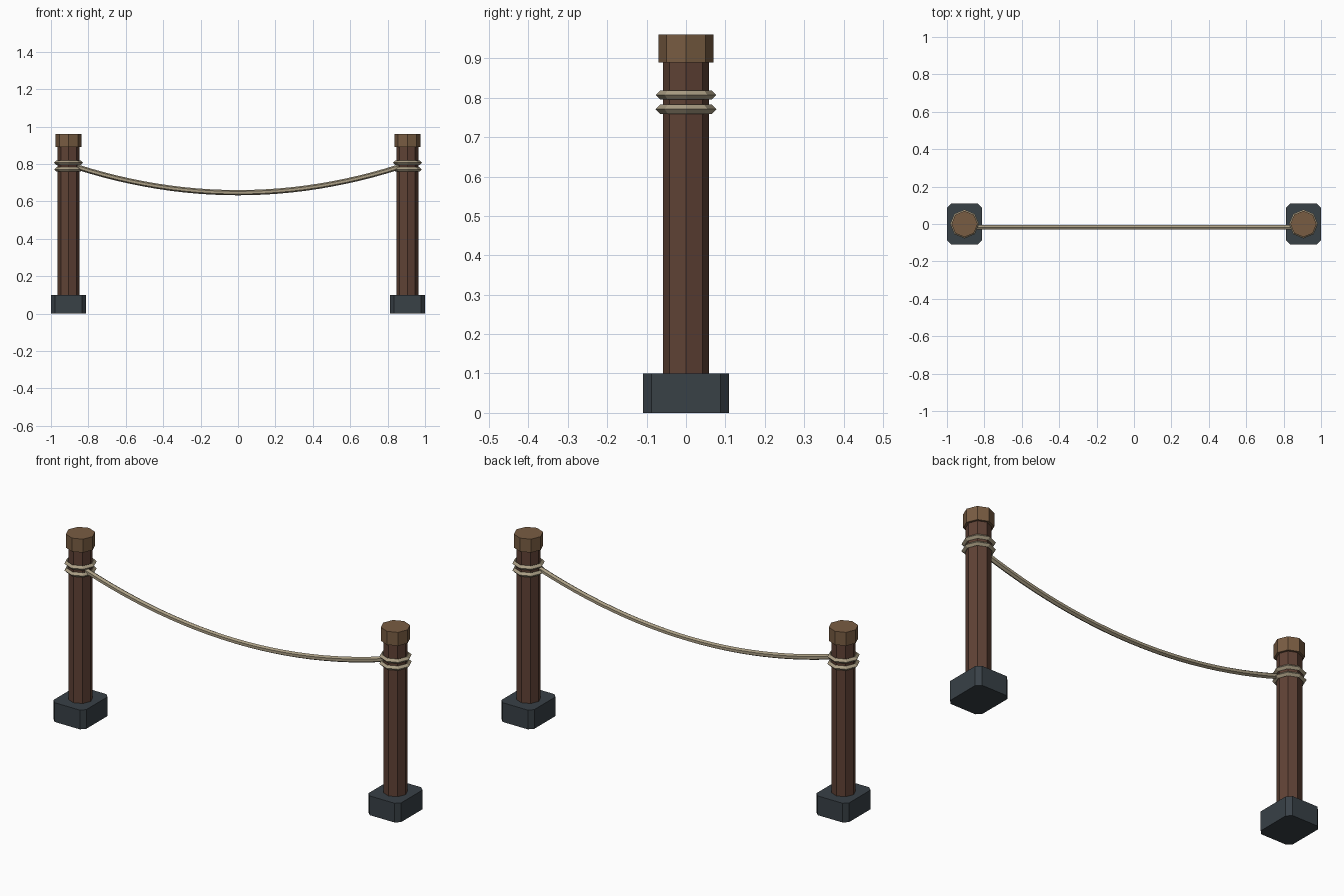
import bpy, bmesh
from math import cos, sin, pi, radians
from mathutils import Vector

if "Cube" in bpy.data.objects:
    bpy.data.objects.remove(bpy.data.objects["Cube"])


def material(name, rgb):
    m = bpy.data.materials.new(name)
    m.diffuse_color = (*rgb, 1)
    m.use_nodes = True
    m.node_tree.nodes["Principled BSDF"].inputs["Base Color"].default_value = m.diffuse_color
    return m


STONE = material("dark_stone", (0.040, 0.052, 0.062))
WOOD = material("dark_wood", (0.115, 0.054, 0.036))
CAP = material("light_wood", (0.19, 0.108, 0.055))
ROPE = material("rope_fibre", (0.40, 0.34, 0.23))


def finish(name, bm, mat):
    bmesh.ops.recalc_face_normals(bm, faces=bm.faces[:])
    me = bpy.data.meshes.new(name)
    bm.to_mesh(me)
    bm.free()
    me.materials.append(mat)
    ob = bpy.data.objects.new(name, me)
    bpy.context.collection.objects.link(ob)


def prism(name, outline, z0, z1, mat):
    """Vertical prism from an xy outline."""
    bm = bmesh.new()
    face = bm.faces.new([bm.verts.new((x, y, z0)) for x, y in outline])
    new = bmesh.ops.extrude_face_region(bm, geom=[face], use_keep_orig=True)["geom"]
    top = [v for v in new if isinstance(v, bmesh.types.BMVert)]
    bmesh.ops.translate(bm, verts=top, vec=(0, 0, z1 - z0))
    finish(name, bm, mat)


def octagon(cx, r):
    return [(cx + r * cos(i * pi / 4), r * sin(i * pi / 4)) for i in range(8)]


def chamfered_rect(cx, hx, hy, c):
    pts = [(hx, hy - c), (hx - c, hy), (c - hx, hy), (-hx, hy - c),
           (-hx, c - hy), (c - hx, -hy), (hx - c, -hy), (hx, c - hy)]
    return [(cx + x, y) for x, y in pts]


def sweep(name, sections, mat, closed):
    """Skin a list of equal cross-sections, as a loop or with capped ends."""
    bm = bmesh.new()
    rings = [[bm.verts.new(p) for p in s] for s in sections]
    n = len(rings[0])
    pairs = list(zip(rings, rings[1:]))
    if closed:
        pairs.append((rings[-1], rings[0]))
    else:
        bm.faces.new(rings[0])
        bm.faces.new(rings[-1])
    for a, b in pairs:
        for i in range(n):
            j = (i + 1) % n
            bm.faces.new((a[i], a[j], b[j], b[i]))
    finish(name, bm, mat)


def rope_ring(name, cx, z, major, minor):
    sections = []
    for i in range(8):
        a = i * pi / 4
        sections.append([(cx + (major + minor * cos(t)) * cos(a),
                          (major + minor * cos(t)) * sin(a),
                          z + minor * sin(t))
                         for t in (k * pi / 2 for k in range(4))])
    sweep(name, sections, ROPE, True)


# Two matching posts: foot, shaft, cap and two rope wraps
for side, cx in (("left", -0.906), ("right", 0.906)):
    prism(side + "_foot", chamfered_rect(cx, 0.094, 0.109, 0.022), 0, 0.1, STONE)
    prism(side + "_post", octagon(cx, 0.0585), 0.1, 0.89, WOOD)
    prism(side + "_cap", octagon(cx, 0.07), 0.89, 0.96, CAP)
    rope_ring(side + "_upper_wrap", cx, 0.807, 0.065, 0.012)
    rope_ring(side + "_lower_wrap", cx, 0.771, 0.065, 0.012)

# Sagging rope: six-sided tube along a parabola
HALF, LOW, SAG, R, Y = 0.86, 0.647, 0.137, 0.014, -0.018
sections = []
for i in range(25):
    x = HALF * (i / 12 - 1)
    centre = Vector((x, Y, LOW + SAG * (x / HALF) ** 2))
    tangent = Vector((1, 0, 2 * SAG * x / HALF ** 2)).normalized()
    up = Vector((-tangent.z, 0, tangent.x))
    sections.append([centre + R * (cos(t) * up + sin(t) * Vector((0, 1, 0)))
                     for t in (radians(60 * k) for k in range(6))])
sweep("hanging_rope", sections, ROPE, False)
